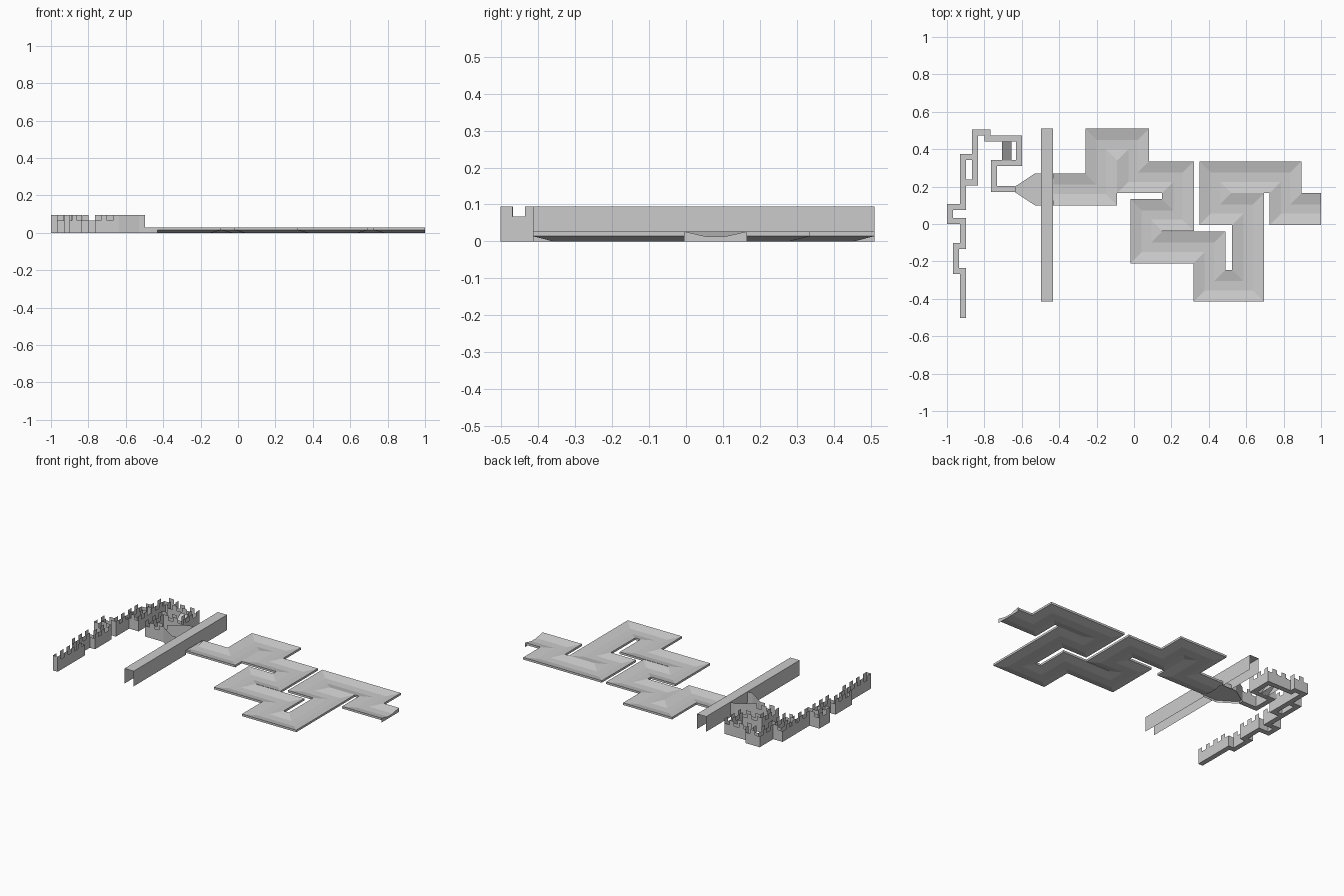
import bpy
import bmesh
from mathutils import Vector

cube = bpy.data.objects.get("Cube")
if cube:
    bpy.data.objects.remove(cube)

# One plain grey for everything
grey = bpy.data.materials.new("stone_grey")
grey.use_nodes = True
colour = (0.6, 0.6, 0.6, 1)
grey.diffuse_color = colour
grey.node_tree.nodes["Principled BSDF"].inputs["Base Color"].default_value = colour


def finish(name, bm, closed=False):
    if closed:
        bmesh.ops.recalc_face_normals(bm, faces=bm.faces)
    mesh = bpy.data.meshes.new(name)
    bm.to_mesh(mesh)
    bm.free()
    mesh.materials.append(grey)
    obj = bpy.data.objects.new(name, mesh)
    bpy.context.collection.objects.link(obj)
    return obj


def face(bm, *points):
    return bm.faces.new([bm.verts.new(p) for p in points])


def mitres(path):
    """Sideways vector at each path point, lengthened at the corners."""
    pts = [Vector(p) for p in path]
    dirs = [(b - a).normalized() for a, b in zip(pts, pts[1:])]
    norms = [Vector((-d.y, d.x)) for d in dirs]
    pairs = zip([norms[0]] + norms, norms + [norms[-1]])
    return pts, [(a + b) / (1 + a.dot(b)) for a, b in pairs]


def sweep(name, path, profile):
    """Closed profile of (offset, height) pairs swept along a flat path."""
    bm = bmesh.new()
    pts, side = mitres(path)
    rings = [[bm.verts.new((*(p + s * off), z)) for off, z in profile]
             for p, s in zip(pts, side)]
    n = len(profile)
    for a, b in zip(rings, rings[1:]):
        for i in range(n):
            j = (i + 1) % n
            bm.faces.new((a[i], a[j], b[j], b[i]))
    bm.faces.new(rings[0])
    bm.faces.new(rings[-1])
    return finish(name, bm, closed=True)


TOP, NOTCH = 0.095, 0.067


def battlement(bm, a, b, phase):
    """Thin upright wall with alternating merlons and notches."""
    length = (b - a).length
    if length < 0.005:
        return
    steps = max(1, round(length / 0.032))
    for i in range(steps):
        p, q = a.lerp(b, i / steps), a.lerp(b, (i + 1) / steps)
        h = TOP if (i + phase) % 2 == 0 else NOTCH
        face(bm, (*p, 0), (*q, 0), (*q, h), (*p, h))


def corridor(name, path, half=0.016, capped=False):
    """Narrow walkway: a floor between two battlemented walls."""
    bm = bmesh.new()
    pts, side = mitres(path)
    left = [p + s * half for p, s in zip(pts, side)]
    right = [p - s * half for p, s in zip(pts, side)]
    for i in range(len(pts) - 1):
        face(bm, (*right[i], 0), (*right[i + 1], 0),
             (*left[i + 1], 0), (*left[i], 0))
        battlement(bm, left[i], left[i + 1], i)
        battlement(bm, right[i], right[i + 1], i)
    if capped:
        battlement(bm, left[0], right[0], 0)
    return finish(name, bm)


# Winding trough with raised rims and sloping sides
HALF = 0.085
RIM, FLOOR = 0.027, 0.013
trough = [(-HALF, RIM), (-HALF, 0.014), (-0.03, 0), (0.03, 0),
          (HALF, 0.014), (HALF, RIM), (0.025, FLOOR), (-0.025, FLOOR)]
track = [(-0.43, 0.185), (-0.175, 0.185), (-0.175, 0.425), (-0.005, 0.425),
         (-0.005, 0.25), (0.235, 0.25), (0.235, 0.048), (0.065, 0.048),
         (0.065, -0.125), (0.403, -0.125), (0.403, -0.33), (0.61, -0.33),
         (0.61, 0.08), (0.435, 0.08), (0.435, 0.25), (0.81, 0.25),
         (0.81, 0.08), (1.0, 0.08)]
sweep("winding_trough", track, trough)

# End plate closing the trough outlet down to the ground
bm = bmesh.new()
face(bm, *[(1.0, 0.08 + y, z) for y, z in
           [(-HALF, 0), (HALF, 0), (HALF, RIM), (0.025, FLOOR),
            (-0.025, FLOOR), (-HALF, RIM)]])
finish("trough_end_plate", bm)

# Long covered beam: a roof on two side walls, open ends
bm = bmesh.new()
x0, x1, y0, y1 = -0.497, -0.433, -0.415, 0.51
face(bm, (x0, y0, TOP), (x1, y0, TOP), (x1, y1, TOP), (x0, y1, TOP))
for x in (x0, x1):
    face(bm, (x, y0, 0.027), (x, y1, 0.027), (x, y1, TOP), (x, y0, TOP))
    for a, b in ((y0, 0.1), (0.27, y1)):
        face(bm, (x, a, 0), (x, b, 0), (x, b, 0.027), (x, a, 0.027))
finish("covered_beam", bm)

# Funnel joining the walkway to the trough, with full height side walls
bm = bmesh.new()
sides = [[(-0.635, 0.185 + s * 0.016), (-0.53, 0.185 + s * HALF),
          (-0.497, 0.185 + s * HALF), (-0.43, 0.185 + s * HALF)]
         for s in (-1, 1)]
face(bm, *[(*p, FLOOR) for p in sides[0] + sides[1][::-1]])
for wall in sides:
    for k, (a, b) in enumerate(zip(wall, wall[1:])):
        h = TOP if k < 2 else RIM
        face(bm, (*a, 0), (*b, 0), (*b, h), (*a, h))
finish("funnel", bm)

# Castle walkway, its side loop and the ramp inside the far loop
walk = [(-0.915, -0.503), (-0.915, -0.25), (-0.951, -0.25), (-0.951, -0.117),
        (-0.915, -0.117), (-0.915, 0.016), (-0.984, 0.016), (-0.984, 0.09),
        (-0.915, 0.09), (-0.915, 0.357), (-0.85, 0.357), (-0.85, 0.49),
        (-0.782, 0.49), (-0.782, 0.457), (-0.615, 0.457), (-0.615, 0.325),
        (-0.749, 0.325), (-0.749, 0.187), (-0.635, 0.187)]
corridor("castle_walkway", walk, capped=True)
corridor("walkway_loop", [(-0.85, 0.357), (-0.85, 0.222), (-0.915, 0.222)])

bm = bmesh.new()
xa, xb, ya, yb, h = -0.705, -0.655, 0.34, 0.44, 0.06
face(bm, (xa, ya, 0), (xb, ya, 0), (xb, yb, h), (xa, yb, h))
for x in (xa, xb):
    face(bm, (x, ya, 0), (x, yb, 0), (x, yb, h))
finish("walkway_ramp", bm)
